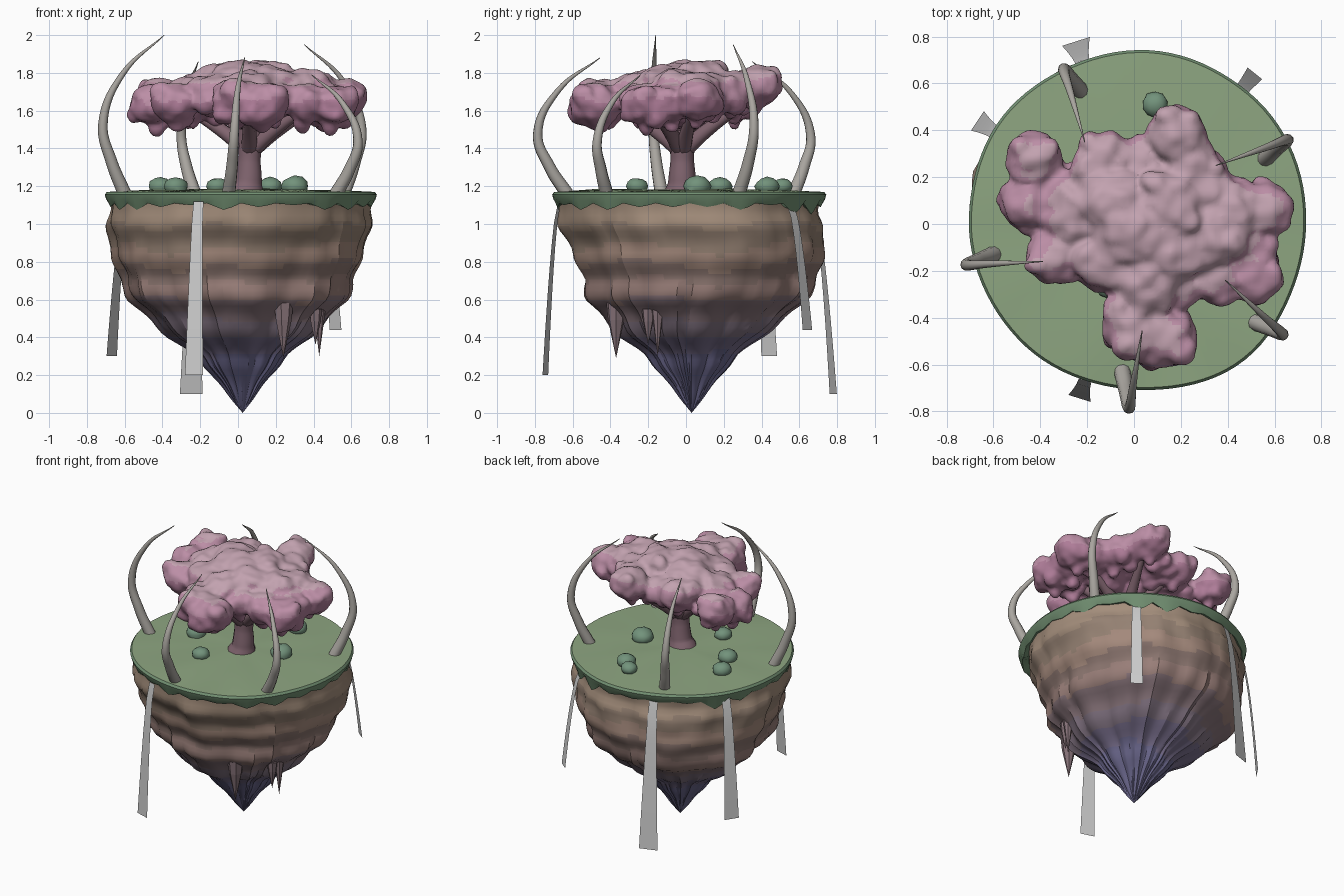
import bpy, bmesh, random
from math import sin, cos, pi, tau, atan2, hypot, exp
from mathutils import Vector, noise

if "Cube" in bpy.data.objects:
    bpy.data.objects.remove(bpy.data.objects["Cube"])

random.seed(4)

def mat(name, r, g, b):
    m = bpy.data.materials.new(name)
    m.diffuse_color = (r, g, b, 1)
    m.use_nodes = True
    m.node_tree.nodes["Principled BSDF"].inputs["Base Color"].default_value = m.diffuse_color
    return m

def add(name, bm, mats=(), angle=None):
    bmesh.ops.recalc_face_normals(bm, faces=bm.faces)
    me = bpy.data.meshes.new(name)
    bm.to_mesh(me)
    bm.free()
    for m in mats:
        me.materials.append(m)
    ob = bpy.data.objects.new(name, me)
    bpy.context.collection.objects.link(ob)
    if angle is not None:
        bpy.ops.object.select_all(action='DESELECT')
        ob.select_set(True)
        bpy.context.view_layer.objects.active = ob
        bpy.ops.object.shade_smooth_by_angle(angle=angle)
    return ob

def interp(table, z):
    for a, b in zip(table, table[1:]):
        if a[0] <= z <= b[0]:
            t = (z - a[0]) / (b[0] - a[0])
            return a[1] + (b[1] - a[1]) * t
    return table[-1][1]

def skin(bm, rings):
    for lo, hi in zip(rings, rings[1:]):
        n = len(lo)
        for i in range(n):
            bm.faces.new((lo[i], lo[(i + 1) % n], hi[(i + 1) % n], hi[i]))

def fan(bm, ring, co):
    c = bm.verts.new(co)
    for i in range(len(ring)):
        bm.faces.new((ring[i], ring[(i + 1) % len(ring)], c))

def outline(t):
    return 0.722 + 0.012 * noise.noise((cos(t) * 1.5, sin(t) * 1.5, 3)) + 0.03 * exp(-((t - 5.4) / 0.4) ** 2)

def tube(name, pts, radii, material):
    cu = bpy.data.curves.new(name, 'CURVE')
    cu.dimensions = '3D'
    cu.bevel_depth = 1
    cu.bevel_resolution = 3
    cu.resolution_u = 8
    cu.use_fill_caps = True
    sp = cu.splines.new('BEZIER')
    sp.bezier_points.add(len(pts) - 1)
    for bp, p, r in zip(sp.bezier_points, pts, radii):
        bp.co = p
        bp.radius = r
        bp.handle_left_type = bp.handle_right_type = 'AUTO'
    cu.materials.append(material)
    bpy.context.collection.objects.link(bpy.data.objects.new(name, cu))

# Hanging rock: lathe with strata ledges and ridges that gather at the tip
PROFILE = [(0, 0), (0.1, 0.075), (0.2, 0.15), (0.3, 0.235), (0.4, 0.365), (0.5, 0.475), (0.6, 0.575),
           (0.68, 0.615), (0.78, 0.635), (0.9, 0.68), (1.02, 0.685), (1.13, 0.69)]
SHIFT_X = [(0, 0.025), (0.4, 0.01), (0.7, -0.005), (0.9, 0.0), (1.13, 0.015)]
SHIFT_Y = [(0, 0.03), (0.4, 0.03), (0.7, 0.08), (0.9, 0.065), (1.05, 0.02), (1.13, 0.02)]
bm = bmesh.new()
N, rings = 96, []
for k in range(1, 41):
    z = 1.13 * k / 40
    ring = []
    for i in range(N):
        t = tau * i / N
        c, s = cos(t), sin(t)
        low = max(0, 1 - z / 0.8)
        fade = min(1, (1.15 - z) / 0.15)
        ridge = 0.3 - abs(noise.noise((c * 5, s * 5, z * 0.7 + 5)))
        r = interp(PROFILE, z)
        r *= 1 + fade * (0.035 * noise.noise((c * 2.2, s * 2.2, z * 2.5))
                         + (0.04 + 0.25 * low) * (ridge - 0.08)
                         + 0.035 * noise.noise((c * 6, s * 6, z * 3)))
        zz = z + 0.03 * noise.noise((c * 3, s * 3, 1))
        r += 0.012 * fade * min(1, z / 0.4) * sin(zz * tau / 0.19)
        ring.append(bm.verts.new((interp(SHIFT_X, z) + r * c, interp(SHIFT_Y, z) + r * s, z)))
    rings.append(ring)
skin(bm, rings)
fan(bm, rings[0], (0.025, 0.03, 0))
fan(bm, rings[-1], (0.015, 0.02, 1.13))
COLOURS = [(0.15, 0.14, 0.27), (0.18, 0.15, 0.25), (0.22, 0.17, 0.22), (0.24, 0.17, 0.19),
           (0.32, 0.21, 0.19), (0.26, 0.18, 0.16), (0.37, 0.25, 0.20), (0.30, 0.22, 0.17), (0.37, 0.27, 0.20)]
rock_mats = [mat(f"rock_{i}", *c) for i, c in enumerate(COLOURS)]
for f in bm.faces:
    p = f.calc_center_median()
    f.material_index = max(0, min(8, int((p.z - 0.2 + 0.07 * noise.noise(p * 3)) / 0.1)))
add("rock_body", bm, rock_mats, 0.5)

# Stalactites
bm = bmesh.new()
for x, y, top, tip, r in [(0.24, -0.37, 0.6, 0.29, 0.055), (0.43, -0.15, 0.7, 0.3, 0.045),
                          (0.41, -0.2, 0.55, 0.36, 0.035), (0.05, -0.3, 0.47, 0.38, 0.02)]:
    lo, hi = ([bm.verts.new((x + q * cos(tau * i / 7), y + q * sin(tau * i / 7), h)) for i in range(7)]
              for q, h in ((r * 0.8, top - (top - tip) * 0.35), (r, top)))
    skin(bm, [lo, hi])
    fan(bm, lo, (x, y, tip))
    fan(bm, hi, (x, y, top))
add("stalactites", bm, [rock_mats[3]])

# Grass cap: domed top with a ragged skirt
grass, grass_edge = mat("grass", 0.27, 0.38, 0.22), mat("grass_edge", 0.17, 0.28, 0.17)
drips = [random.choice((0.01, 0.02, 0.035, 0.06)) for _ in range(24)]
bm = bmesh.new()
rings = []
for scale, z, ragged in [(0.9, 1.11, 0), (0.965, 1.11, 1), (0.99, 1.13, 0), (1.0, 1.155, 0),
                         (0.985, 1.17, 0), (0.7, 1.178, 0), (0.35, 1.182, 0)]:
    ring = []
    for i in range(96):
        t = tau * i / 96
        d = drips[i // 4] * (0, 0.5, 1, 0.6)[i % 4] if ragged else 0
        r = outline(t) * scale
        bump = 0.012 * noise.noise((r * cos(t) * 4, r * sin(t) * 4, 0)) if scale < 0.8 else 0
        ring.append(bm.verts.new((0.015 + r * cos(t), 0.02 + r * sin(t), z - d + bump)))
    rings.append(ring)
skin(bm, rings)
fan(bm, rings[-1], (0.015, 0.02, 1.183))
for f in bm.faces:
    f.material_index = 0 if f.calc_center_median().z > 1.165 else 1
add("grass_cap", bm, [grass, grass_edge], 0.6)

# Bushes
bm = bmesh.new()
for x, y, r in [(0.09, 0.51, 0.055), (0.17, 0.43, 0.065), (-0.33, 0.0, 0.065), (-0.41, 0.18, 0.065),
                (-0.11, -0.26, 0.06), (0.3, 0.06, 0.075)]:
    new = bmesh.ops.create_icosphere(bm, subdivisions=2, radius=r)['verts']
    for v in new:
        v.co *= 1 + 0.12 * noise.noise(v.co * 25 + Vector((x, y, 0)) * 9)
        v.co = Vector((x, y, 1.2)) + Vector((v.co.x, v.co.y, v.co.z * 0.75))
add("bushes", bm, [mat("bush", 0.17, 0.29, 0.2)], 0.7)

# Trunk and branches
bark = mat("bark", 0.22, 0.13, 0.16)
tube("trunk", [(0.045, -0.02, 1.16), (0.055, -0.02, 1.22), (0.06, -0.02, 1.34), (0.07, -0.02, 1.5)],
     [0.1, 0.075, 0.062, 0.07], bark)
for i, (x, y) in enumerate([(-0.32, 0.1), (-0.1, 0.26), (0.2, 0.32), (0.45, 0.05), (0.4, -0.2), (0.06, -0.4)]):
    tube(f"branch_{i}", [(0.06, -0.02, 1.38), (0.06 + (x - 0.06) * 0.4, -0.02 + (y + 0.02) * 0.4, 1.5), (x, y, 1.64)],
         [0.045, 0.036, 0.02], bark)

# Blossom canopy: overlapping puffs fused by a remesh
LOBES = [(0, -0.02, 1.71, 0.18), (0.15, 0.08, 1.73, 0.16), (-0.1, 0.1, 1.70, 0.17), (0.15, -0.12, 1.71, 0.15),
         (-0.43, 0.27, 1.66, 0.12), (-0.45, 0.1, 1.63, 0.125), (-0.34, -0.14, 1.64, 0.12), (-0.25, 0.02, 1.67, 0.13),
         (-0.28, 0.13, 1.66, 0.11), (-0.12, -0.15, 1.68, 0.13), (0.02, 0.25, 1.68, 0.11), (0.3, 0.15, 1.69, 0.13),
         (-0.12, 0.27, 1.69, 0.125), (0.18, 0.38, 1.73, 0.125), (0.24, 0.25, 1.71, 0.12), (0.42, 0.06, 1.68, 0.14),
         (0.55, 0.06, 1.66, 0.125), (0.51, -0.22, 1.63, 0.12), (0.36, -0.22, 1.64, 0.12), (0.33, -0.05, 1.7, 0.14),
         (0.05, -0.24, 1.68, 0.15), (0.0, -0.43, 1.65, 0.135), (0.13, -0.48, 1.63, 0.135), (0.2, -0.26, 1.66, 0.1),
         (0.48, -0.08, 1.64, 0.12), (0.05, 0.0, 1.6, 0.12), (-0.12, 0.06, 1.6, 0.1), (0.22, 0.02, 1.6, 0.11),
         (0.08, -0.18, 1.6, 0.1)]
bm = bmesh.new()

def puff(p, r, sz=1.0):
    for v in bmesh.ops.create_icosphere(bm, subdivisions=3, radius=r)['verts']:
        v.co = Vector(p) + Vector((v.co.x, v.co.y, v.co.z * sz))

for x, y, z, r in LOBES:
    puff((x, y, z), r, 0.85)
    for _ in range(6 if z > 1.61 else 0):
        a, h = random.uniform(0, tau), random.uniform(-0.75, 0.6)
        puff((x + r * 0.66 * cos(a), y + r * 0.66 * sin(a), z + r * 0.8 * h), r * random.uniform(0.35, 0.52))
    if r < 0.145 and z > 1.62 and hypot(x - 0.05, y) > 0.27:
        puff((x * 0.95, y * 0.95, z - 0.1), 0.042, 1.4)
pinks = [mat("blossom_low", 0.42, 0.20, 0.31), mat("blossom", 0.50, 0.27, 0.38), mat("blossom_top", 0.54, 0.36, 0.43)]
canopy = add("canopy", bm, pinks, 0.5)
mod = canopy.modifiers.new("fuse", 'REMESH')
mod.mode, mod.voxel_size, mod.use_smooth_shade = 'VOXEL', 0.017, True
mod = canopy.modifiers.new("soften", 'SMOOTH')
mod.factor, mod.iterations = 0.5, 4
for name in [m.name for m in canopy.modifiers]:
    bpy.ops.object.modifier_apply(modifier=name)
for v, n in [(v, v.normal.copy()) for v in canopy.data.vertices]:
    v.co += n * (0.016 * noise.noise(v.co * 16) + 0.004)
for p in canopy.data.polygons:
    level = p.center.z + 0.08 * p.normal.z - 0.1 * hypot(p.center.x - 0.05, p.center.y)
    p.material_index = 0 if level < 1.61 else 1 if level < 1.76 else 2
canopy.data.shade_smooth()

# Curved horns: base, outermost point, tip
bone = mat("bone", 0.40, 0.38, 0.35)
HORNS = [((-0.05, -0.63), (-0.02, -0.785), (0.035, -0.455), 1.88),
         ((-0.60, -0.13), (-0.715, -0.175), (-0.39, -0.16), 2.0),
         ((-0.23, 0.57), (-0.30, 0.66), (-0.21, 0.35), 1.86),
         ((0.56, 0.28), (0.655, 0.36), (0.35, 0.25), 1.95),
         ((0.52, -0.42), (0.635, -0.47), (0.39, -0.24), 1.79)]
for i, (b, o, t, top) in enumerate(HORNS):
    h = top - 1.17
    b, o, t = Vector(b), Vector(o), Vector(t)
    path = [(b, 0), (b.lerp(o, 0.6), 0.2), (o, 0.44), (o.lerp(t, 0.33), 0.76), (t, 1)]
    tube(f"horn_{i}", [(p.x, p.y, 1.16 + (h + 0.01) * f) for p, f in path], [0.036, 0.031, 0.025, 0.015, 0.002], bone)

# Ribbon waterfalls: thin strips that widen as they fall
for i, (x, y, bottom, w) in enumerate([(-0.23, -0.735, 0.2, 0.1), (-0.245, 0.77, 0.1, 0.125),
                                       (-0.66, 0.435, 0.3, 0.1), (0.51, 0.635, 0.44, 0.08)]):
    bm = bmesh.new()
    a, far = atan2(y, x), hypot(x, y)
    rows = []
    for k in range(9):
        f = k / 8
        r = 0.70 + (far + 0.01 - 0.70) * f ** 0.6
        half = (0.055 + (w - 0.055) * f) / 2
        z = 1.12 + (bottom - 1.12) * f
        rows.append([bm.verts.new((r * cos(a) - s * half * sin(a), r * sin(a) + s * half * cos(a), z)) for s in (-1, 1)])
    for p, q in zip(rows, rows[1:]):
        bm.faces.new((p[0], p[1], q[1], q[0]))
    add(f"waterfall_{i}", bm, (), 0.6)
